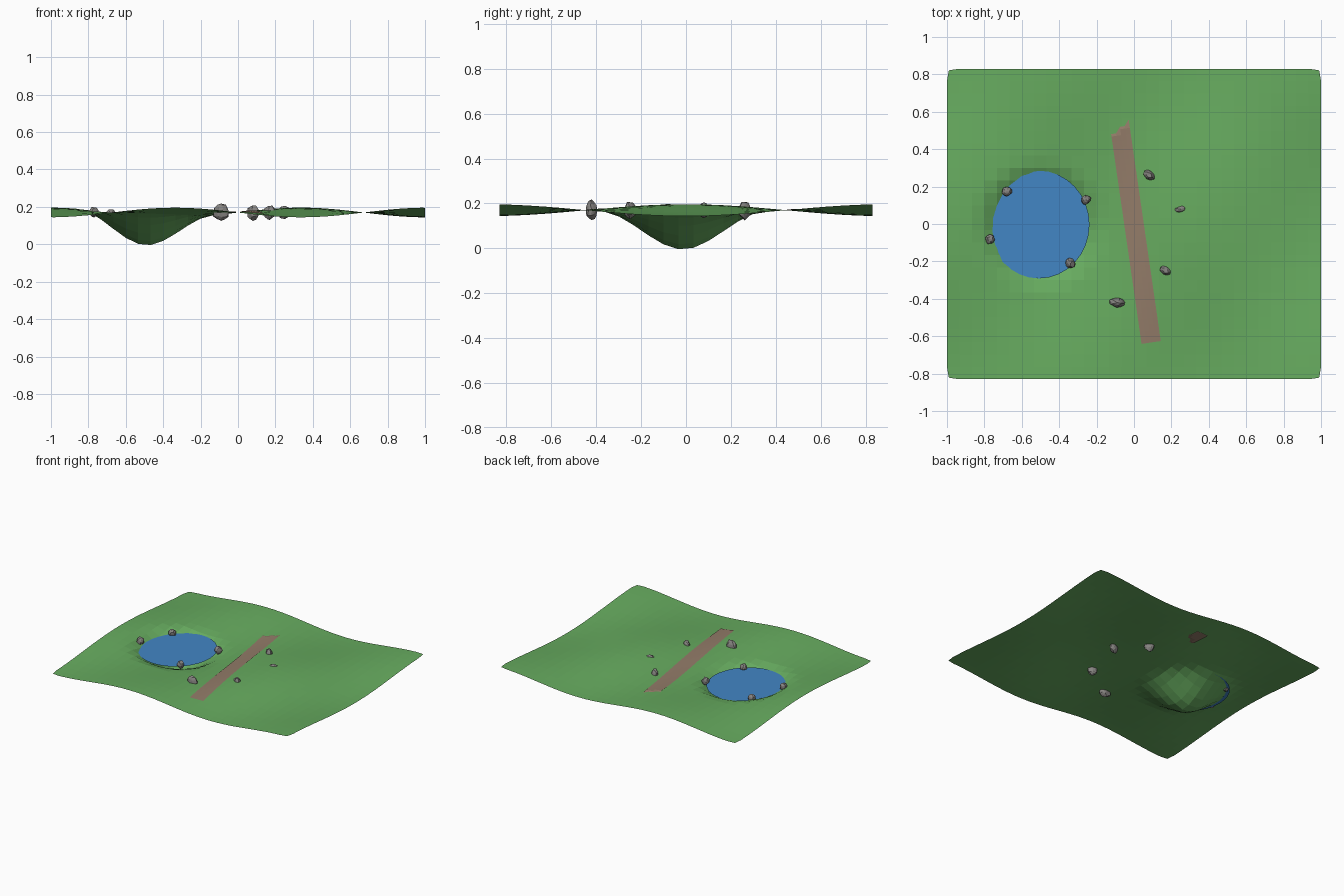
import bpy, bmesh, math, random
from mathutils import Vector, Euler

if "Cube" in bpy.data.objects:
    bpy.data.objects.remove(bpy.data.objects["Cube"])

random.seed(4)


def material(name, rgb):
    m = bpy.data.materials.new(name)
    m.diffuse_color = (*rgb, 1)
    m.use_nodes = True
    m.node_tree.nodes["Principled BSDF"].inputs["Base Color"].default_value = m.diffuse_color
    return m


GRASS = material("grass green", (0.135, 0.41, 0.115))
WATER = material("water blue", (0.055, 0.24, 0.56))
DIRT = material("dirt brown", (0.29, 0.20, 0.14))
STONE = material("stone grey", (0.24, 0.23, 0.22))


def finish(name, bm, mat, loc=(0, 0, 0)):
    me = bpy.data.meshes.new(name)
    bm.to_mesh(me)
    bm.free()
    me.materials.append(mat)
    ob = bpy.data.objects.new(name, me)
    ob.location = loc
    bpy.context.collection.objects.link(ob)
    return ob


def ground(x, y):
    """Gentle rolling waves with a bowl for the pond."""
    z = 0.17 + 0.0265 * math.sin(4.67 * x) * math.cos(3.52 * y)
    t = max(0, 1 - math.hypot(x + 0.5, y + 0.015) / 0.36)
    return z - 0.157 * t * t * (3 - 2 * t)


# Rolling meadow sheet, with slightly softened corners
bm = bmesh.new()
bmesh.ops.create_grid(bm, x_segments=30, y_segments=25, size=1)
for v in bm.verts:
    corner = abs(v.co.x) > 0.99 and abs(v.co.y) > 0.99
    v.co.y *= 0.83
    v.co.z = ground(v.co.x, v.co.y)
    if corner:
        v.co.x *= 0.99
        v.co.y *= 0.99
finish("meadow", bm, GRASS)

# Pond surface
bm = bmesh.new()
bmesh.ops.create_circle(bm, cap_ends=True, segments=32, radius=1)
for v in bm.verts:
    v.co.x *= 0.27
    v.co.y *= 0.288
finish("pond_water", bm, WATER, (-0.508, -0.003, 0.147))

# Footpath strip, its far end sinking under the grass
bm = bmesh.new()
direction = Vector((-0.145, 1)).normalized()
side = Vector((direction.y, -direction.x))
rows = []
for i in range(41):
    row = []
    for j in range(5):
        p = direction * (-0.64 + 1.28 * i / 40) + side * (j / 4 - 0.5) * 0.104
        sunk = p.y > 0.53 + 0.9 * (p.x + 0.06)
        row.append(bm.verts.new((p.x, p.y, ground(*p) + (-0.006 if sunk else 0.004))))
    rows.append(row)
for a, b in zip(rows, rows[1:]):
    for j in range(4):
        bm.faces.new((a[j], a[j + 1], b[j + 1], b[j]))
finish("footpath", bm, DIRT)


def rock(name, x, y, z, size, turn):
    """Faceted pebble with a jittered surface."""
    b = bmesh.new()
    bmesh.ops.create_icosphere(b, subdivisions=2, radius=1)
    rot = Euler((0, 0, math.radians(turn))).to_matrix()
    for v in b.verts:
        p = v.co * random.uniform(0.86, 1.08)
        v.co = rot @ Vector((p.x * size[0], p.y * size[1], p.z * size[2]))
    finish(name, b, STONE, (x, y, z))


# Rocks around the pond
for i, (x, y, z) in enumerate([(-0.68, 0.175, 0.158), (-0.257, 0.13, 0.158),
                               (-0.77, -0.08, 0.172), (-0.34, -0.21, 0.155)]):
    rock(f"pond_rock_{i + 1}", x, y, z, (0.028, 0.026, 0.03), i * 40)

# Rocks beside the path
for i, (x, y, size, turn) in enumerate([
        (0.08, 0.262, (0.036, 0.025, 0.042), -35),
        (0.25, 0.08, (0.043, 0.023, 0.034), 15),
        (0.168, -0.25, (0.034, 0.024, 0.04), -35),
        (-0.09, -0.42, (0.045, 0.026, 0.045), -8)]):
    rock(f"path_rock_{i + 1}", x, y, 0.17, size, turn)
